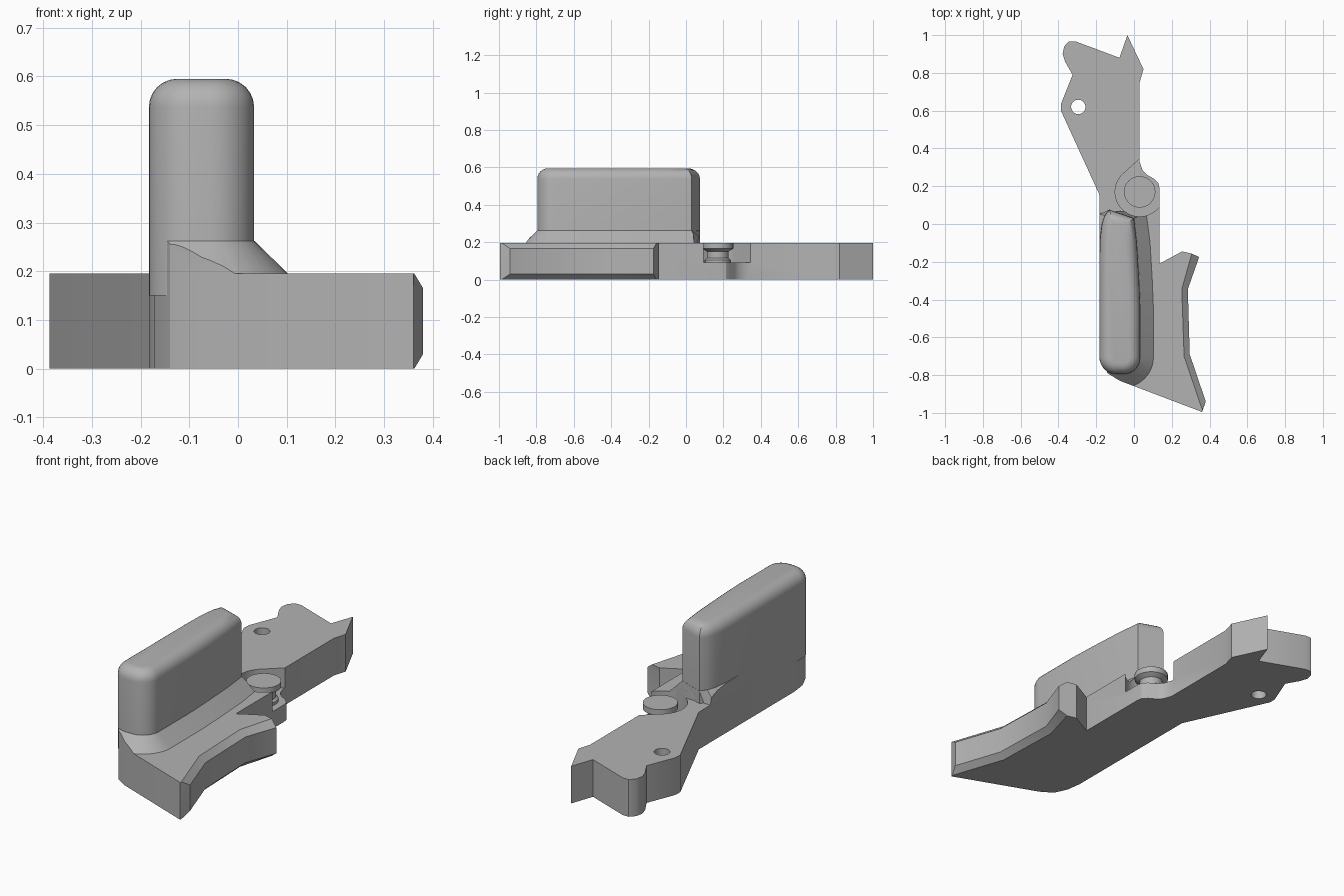
import bpy, bmesh
from math import cos, sin, pi, radians
from mathutils import Vector

if "Cube" in bpy.data.objects:
    bpy.data.objects.remove(bpy.data.objects["Cube"])

grey = bpy.data.materials.new("plain grey")
grey.use_nodes = True
COLOUR = (0.45, 0.45, 0.45, 1)
grey.diffuse_color = COLOUR
grey.node_tree.nodes["Principled BSDF"].inputs["Base Color"].default_value = COLOUR


def arc(cx, cy, r, start, end, n):
    """Points along a circular arc, angles in degrees."""
    angles = [radians(start + (end - start) * i / n) for i in range(n + 1)]
    return [(cx + r * cos(a), cy + r * sin(a)) for a in angles]


def offset(points, d):
    """Move a counter-clockwise outline outwards by d, mitred."""
    out = []
    for i, p in enumerate(points):
        p = Vector(p)
        a = (p - Vector(points[i - 1])).normalized()
        b = (Vector(points[(i + 1) % len(points)]) - p).normalized()
        n = Vector((a.y + b.y, -a.x - b.x)).normalized()
        q = p + n * d / max(0.5, n.dot(Vector((a.y, -a.x))))
        out.append((q.x, q.y))
    return out


def loft(name, rings):
    """Closed solid through a stack of (outline, height) rings."""
    bm = bmesh.new()
    loops = [[bm.verts.new((x, y, z)) for x, y in pts] for pts, z in rings]
    n = len(loops[0])
    for low, high in zip(loops, loops[1:]):
        for i in range(n):
            j = (i + 1) % n
            bm.faces.new((low[i], low[j], high[j], high[i]))
    bm.faces.new(loops[0][::-1])
    bm.faces.new(loops[-1])
    bmesh.ops.recalc_face_normals(bm, faces=bm.faces)
    mesh = bpy.data.meshes.new(name)
    bm.to_mesh(mesh)
    bm.free()
    mesh.materials.append(grey)
    ob = bpy.data.objects.new(name, mesh)
    bpy.context.collection.objects.link(ob)
    return ob


def activate(ob):
    bpy.ops.object.select_all(action="DESELECT")
    ob.select_set(True)
    bpy.context.view_layer.objects.active = ob


def boolean(ob, cutter, operation):
    mod = ob.modifiers.new("cut", "BOOLEAN")
    mod.object, mod.operation, mod.solver = cutter, operation, "EXACT"
    activate(ob)
    bpy.ops.object.modifier_apply(modifier=mod.name)


# Body plate outline: hooked tail, straight flank, rounded nose, finger edge, boss
tail = [(0.05, 0.82), (-0.035, 1.0), (-0.077, 0.88), (-0.31, 0.967), (-0.345, 0.967),
        (-0.37, 0.94), (-0.378, 0.9), (-0.365, 0.86), (-0.325, 0.79),
        (-0.385, 0.64), (-0.387, 0.6)]
nose = [(-0.183, 0.155), (-0.183, -0.64), (-0.172, -0.72), (-0.14, -0.79),
        (-0.075, -0.83), (0.36, -0.995)]
finger = [(0.38, -0.94), (0.295, -0.69), (0.285, -0.345), (0.345, -0.175)]
finger_inner = [(0.362, -0.985), (0.265, -0.7), (0.253, -0.345), (0.306, -0.157)]
boss = [(0.255, -0.145), (0.135, -0.21), (0.135, 0.19), (0.13, 0.215), (0.108, 0.238),
        (0.07, 0.26), (0.045, 0.285), (0.03, 0.33), (0.03, 0.75)]
outer = tail + nose + finger + boss
inner = tail + nose + finger_inner + boss
TOP = 0.195
body = loft("body_plate", [(inner, 0), (outer, 0.03), (outer, 0.165), (inner, TOP)])

# Grip block with rounded top edge
PX, PY = 0.03, 0.17
grip_outline = (arc(-0.093, -0.705, 0.09, 180, 270, 8) + arc(-0.057, -0.705, 0.09, 270, 360, 8)
                + [(0.033, -0.45), (0.027, -0.3), (0.015, -0.1), (0.0, 0.03),
                   (-0.13, 0.075), (-0.155, 0.045), (-0.17, 0), (-0.18, -0.08), (-0.183, -0.2)])
R = 0.058
rounding = [(offset(grip_outline, -R * (1 - cos(a))), 0.595 - R + R * sin(a))
            for a in [i * pi / 12 for i in range(7)]]
grip = loft("grip", [(grip_outline, 0.15)] + rounding)

# Sloping skirt between grip and plate, trimmed to the plate edge
skirt_foot = [(x, min(y, 0.06)) for x, y in offset(grip_outline, 0.075)]
skirt = loft("grip_skirt", [(skirt_foot, 0.19), (offset(grip_outline, 0.001), 0.262)])
trim = loft("trim_helper", [(outer, 0.1), (outer, 0.4)])
boolean(skirt, trim, "INTERSECT")

# Pivot pocket and pin hole
pocket_outline = arc(PX, PY, 0.13, 135, 324, 24) + [(0.25, 0.09), (0.25, 0.345), (0.03, 0.345)]
pocket = loft("pocket_helper", [(pocket_outline, 0.09), (pocket_outline, 0.4)])
hole_outline = arc(-0.295, 0.62, 0.038, 0, 345, 23)
hole = loft("hole_helper", [(hole_outline, -0.1), (hole_outline, 0.4)])
boolean(body, pocket, "DIFFERENCE")
boolean(body, hole, "DIFFERENCE")
boolean(skirt, pocket, "DIFFERENCE")
for helper in (trim, pocket, hole):
    bpy.data.objects.remove(helper)

# Headed pivot pin standing in the pocket
pin_profile = [(0.07, 0.085), (0.07, 0.105), (0.058, 0.115), (0.058, 0.15),
               (0.083, 0.165), (0.083, TOP)]
pin = loft("pivot_pin", [(arc(PX, PY, r, 0, 352.5, 47), z) for r, z in pin_profile])

for ob in (body, grip, skirt, pin):
    activate(ob)
    bpy.ops.object.shade_smooth_by_angle(angle=radians(32))
